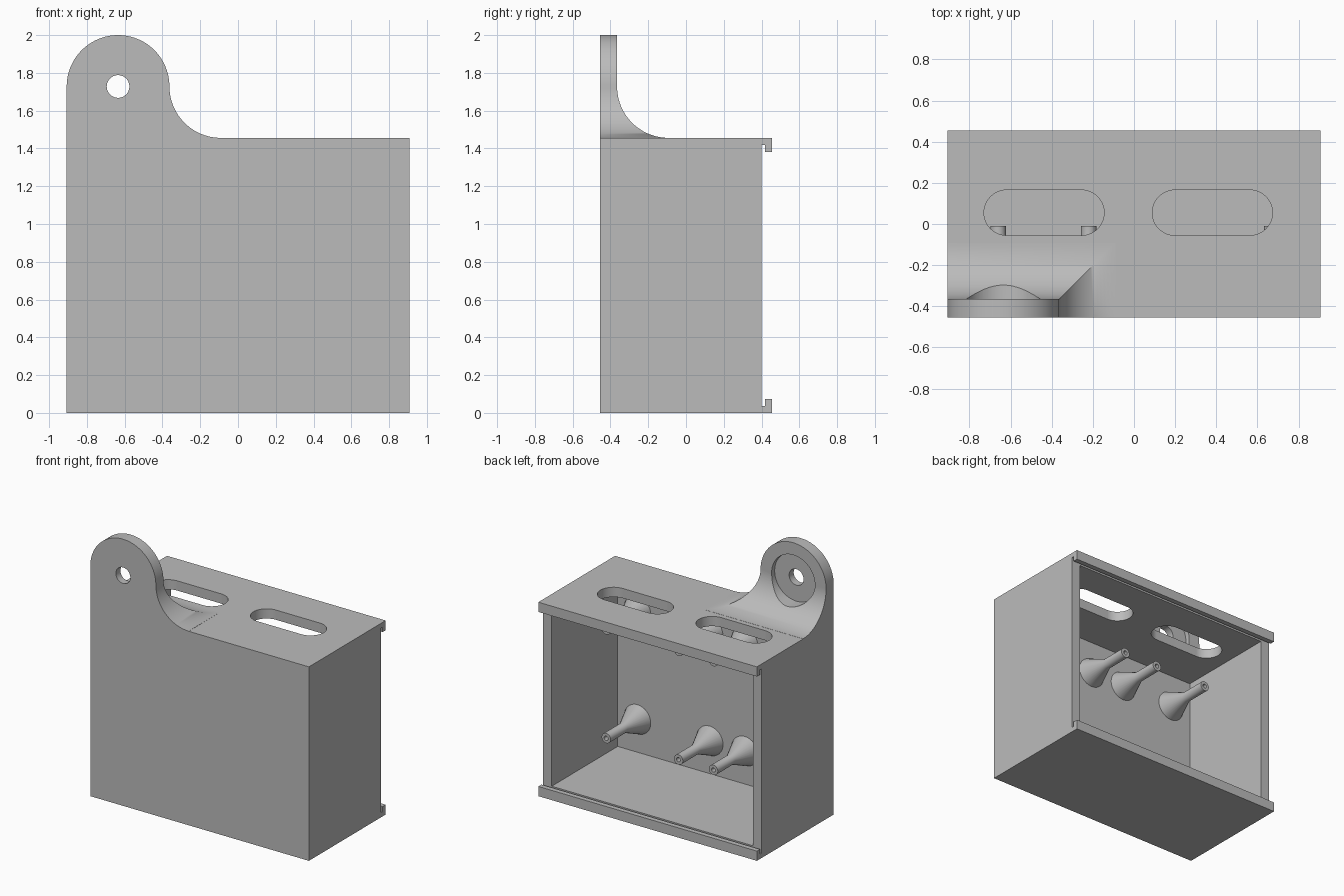
import bpy, bmesh
from math import cos, sin, radians, pi

cube = bpy.data.objects.get("Cube")
if cube:
    bpy.data.objects.remove(cube, do_unlink=True)

grey = bpy.data.materials.new("plain_grey")
grey.use_nodes = True
COLOUR = (0.5, 0.5, 0.5, 1)
grey.diffuse_color = COLOUR
grey.node_tree.nodes["Principled BSDF"].inputs["Base Color"].default_value = COLOUR

# Main sizes
W, F, B, H = 0.907, -0.455, 0.455, 1.455   # half width, front, back, box height
T = 0.073                                  # wall thickness
R = 0.272                                  # hanger and fillet radius
HX, HZ = -W + R, 2 - R                     # hanger hole centre
EAR = F + 0.09                             # rear face of the hanger


def finish(name, bm):
    bmesh.ops.recalc_face_normals(bm, faces=bm.faces)
    mesh = bpy.data.meshes.new(name)
    bm.to_mesh(mesh)
    bm.free()
    mesh.materials.append(grey)
    obj = bpy.data.objects.new(name, mesh)
    bpy.context.collection.objects.link(obj)
    return obj


def prism(name, outline, axis, start, end):
    """Extrude a 2D outline along the given axis."""
    place = {"x": lambda p, d: (d, p[0], p[1]),
             "y": lambda p, d: (p[0], d, p[1]),
             "z": lambda p, d: (p[0], p[1], d)}[axis]
    bm = bmesh.new()
    face = bm.faces.new([bm.verts.new(place(p, start)) for p in outline])
    moved = bmesh.ops.extrude_face_region(bm, geom=[face])["geom"]
    shift = place((0, 0), end - start)
    bmesh.ops.translate(bm, vec=shift,
                        verts=[v for v in moved if isinstance(v, bmesh.types.BMVert)])
    return finish(name, bm)


def arc(cx, cy, r, a0, a1, n=24):
    angles = [radians(a0 + (a1 - a0) * i / n) for i in range(n + 1)]
    return [(cx + r * cos(a), cy + r * sin(a)) for a in angles]


def circle(cx, cy, r):
    return arc(cx, cy, r, 0, 360, 64)[:-1]


def rectangle(x0, x1, y0, y1):
    return [(x0, y0), (x1, y0), (x1, y1), (x0, y1)]


def combine(target, other, operation):
    mod = target.modifiers.new(operation, "BOOLEAN")
    mod.operation, mod.solver, mod.object = operation, "EXACT", other
    bpy.context.view_layer.objects.active = target
    bpy.ops.object.modifier_apply(modifier=mod.name)
    bpy.data.objects.remove(other, do_unlink=True)


def smooth(obj):
    bpy.ops.object.select_all(action="DESELECT")
    obj.select_set(True)
    bpy.context.view_layer.objects.active = obj
    bpy.ops.object.shade_smooth_by_angle(angle=radians(30))


# Box with hooked lips along the top and bottom rear edges
WALL, LIP, G = 0.4, 0.418, 0.036
lower = [(B, 0), (B, T), (LIP, T), (LIP, G), (WALL, G)]
upper = [(y, H - z) for y, z in reversed(lower)]
housing = prism("housing", [(F, 0)] + lower + upper + [(F, H)], "x", -W, W)
cavity = prism("cavity_cutter", rectangle(-W + T, W - T, T, H - T), "y", F + T, 0.409)
combine(housing, cavity, "DIFFERENCE")

# Hanger: front silhouette intersected with the filleted side profile
front = ([(-W, H - G), (HX + 2 * R, H - G)]
         + arc(HX + 2 * R, HZ, R, 270, 180)
         + arc(HX, HZ, R, 0, 180, 48)[1:])
hanger = prism("hanger", front, "y", F, EAR + R + 0.01)
side = ([(F - 0.1, 1.3), (EAR + R, 1.3)]
        + arc(EAR + R, HZ, R, 270, 180)
        + [(EAR, 2.1), (F - 0.1, 2.1)])
combine(hanger, prism("hanger_profile", side, "x", -1.1, 0.1), "INTERSECT")
combine(housing, hanger, "UNION")

# Screw hole and recess for the screw head
combine(housing, prism("hole_cutter", circle(HX, HZ, 0.06), "y", F - 0.1, 0), "DIFFERENCE")
combine(housing, prism("recess_cutter", circle(HX, HZ, 0.18), "y", EAR - G, 0), "DIFFERENCE")

# Two rounded slots in the top
SR, SY, HALF = 0.11, 0.055, 0.182
for cx in (-0.437, 0.381):
    slot = (arc(cx + HALF, SY, SR, -90, 90) + arc(cx - HALF, SY, SR, 90, 270))
    combine(housing, prism("slot_cutter", slot, "z", H - 0.2, H + 0.2), "DIFFERENCE")

smooth(housing)
weighted = housing.modifiers.new("weighted_normals", "WEIGHTED_NORMAL")
weighted.keep_sharp = True


# Hollow mounting posts with flared feet on the inside of the front wall
def post(name, x, z):
    profile = [(0.112, F + T - 0.01), (0.11, F + T), (0.037, -0.215), (0.037, -0.01),
               (0.016, -0.01), (0.016, -0.2), (0, -0.2)]
    bm = bmesh.new()
    verts = [bm.verts.new((x + r, y, z)) for r, y in profile]
    edges = [bm.edges.new(pair) for pair in zip(verts, verts[1:])]
    bmesh.ops.spin(bm, geom=verts + edges, cent=(x, 0, z), axis=(0, 1, 0),
                   angle=2 * pi, steps=32)
    bmesh.ops.remove_doubles(bm, verts=bm.verts, dist=0.0005)
    smooth(finish(name, bm))


for row, z in (("lower", 0.32), ("upper", 1.135)):
    for i, x in enumerate((-0.66, -0.22, 0.07, 0.67)):
        post(f"{row}_post_{i + 1}", x, z)
